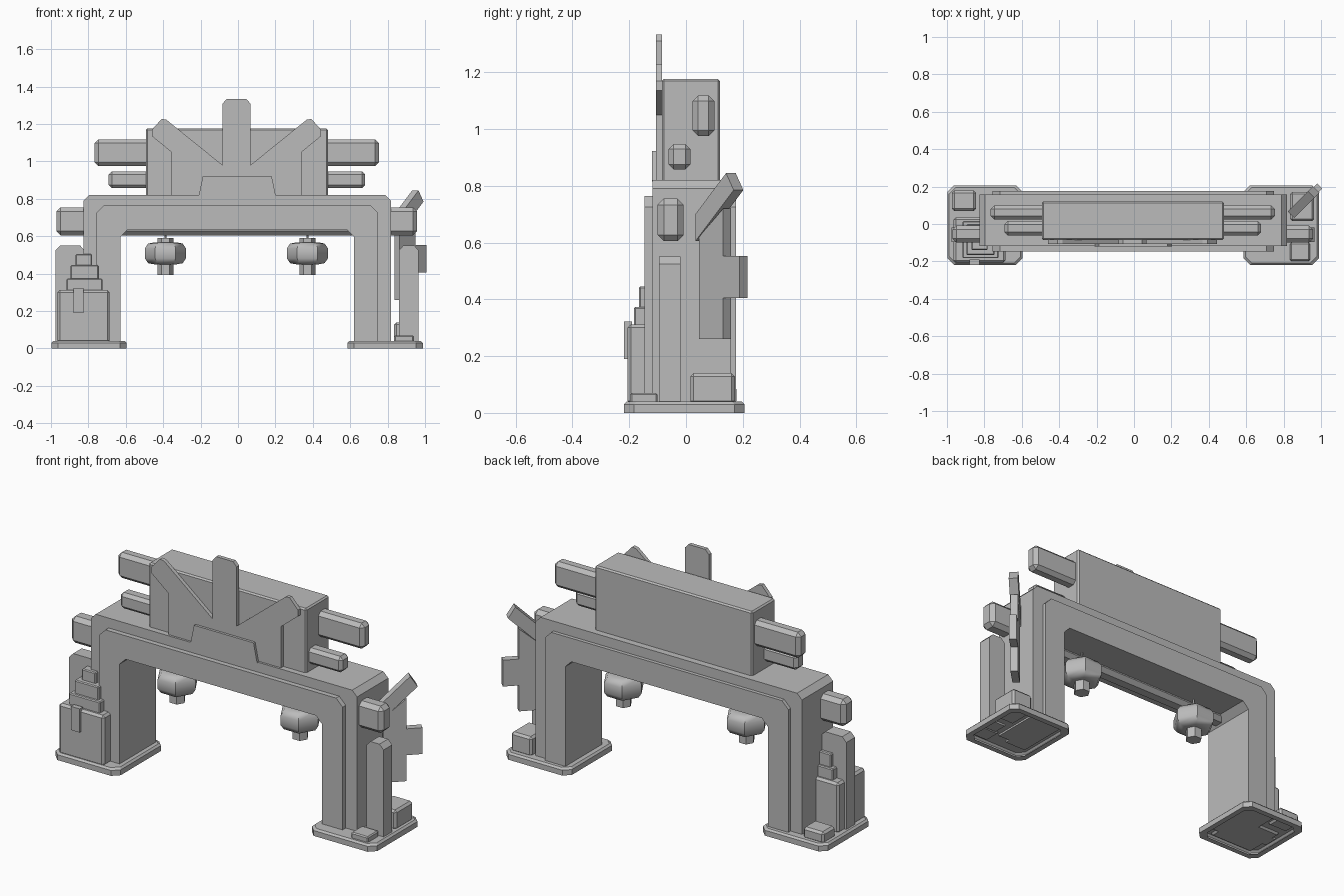
import bpy, bmesh, math
from mathutils import Vector

if "Cube" in bpy.data.objects:
    bpy.data.objects.remove(bpy.data.objects["Cube"])

grey = bpy.data.materials.new("stone_grey")
grey.diffuse_color = (0.5, 0.5, 0.5, 1)
grey.use_nodes = True
grey.node_tree.nodes["Principled BSDF"].inputs["Base Color"].default_value = grey.diffuse_color


def finish(bm, name, smooth=False):
    bmesh.ops.recalc_face_normals(bm, faces=bm.faces)
    me = bpy.data.meshes.new(name)
    bm.to_mesh(me)
    bm.free()
    me.materials.append(grey)
    ob = bpy.data.objects.new(name, me)
    bpy.context.collection.objects.link(ob)
    if smooth:
        bpy.context.view_layer.objects.active = ob
        ob.select_set(True)
        bpy.ops.object.shade_smooth_by_angle(angle=math.radians(50))
        ob.select_set(False)
    return ob


def box(name, x, y, z, bevel=0.0):
    bm = bmesh.new()
    bmesh.ops.create_cube(bm, size=1)
    for v in bm.verts:
        v.co = Vector([(r[0] + r[1]) / 2 + c * (r[1] - r[0])
                       for r, c in zip((x, y, z), v.co)])
    if bevel:
        bmesh.ops.bevel(bm, geom=bm.edges[:], offset=bevel, segments=1,
                        profile=0.5, affect='EDGES')
    return finish(bm, name)


def prism(name, pts, place, depth):
    """Extrude a 2D outline; place(a, b, d) maps it into space."""
    bm = bmesh.new()
    front = [bm.verts.new(place(a, b, depth[0])) for a, b in pts]
    back = [bm.verts.new(place(a, b, depth[1])) for a, b in pts]
    bm.faces.new(front)
    bm.faces.new(back[::-1])
    n = len(pts)
    for i in range(n):
        bm.faces.new((front[i], front[(i + 1) % n], back[(i + 1) % n], back[i]))
    return finish(bm, name)


def upright(a, b, d):
    return (a, d, b)


def mirrored(half, cx):
    """Complete a symmetric outline from its left half."""
    return [(cx - a, b) for a, b in half] + [(cx + a, b) for a, b in half[::-1]]


def lathe(name, profile, cx, cy, sides=6, smooth=False):
    bm = bmesh.new()
    rings = [[bm.verts.new((cx + r * math.cos(2 * math.pi * i / sides),
                            cy + r * math.sin(2 * math.pi * i / sides), z))
              for i in range(sides)] for r, z in profile]
    for a, b in zip(rings, rings[1:]):
        for i in range(sides):
            j = (i + 1) % sides
            bm.faces.new((a[i], a[j], b[j], b[i]))
    bm.faces.new(rings[0])
    bm.faces.new(rings[-1])
    return finish(bm, name, smooth)


CX = -0.004


# gate arch: wide core with a narrower raised band front and back
def arch(name, outer, top, cut, y):
    half = [(0.625, 0.03), (outer, 0.03), (outer, top - cut), (outer - cut, top)]
    inner = [(0.588, 0.634), (0.625, 0.597)]
    prism(name, mirrored(half, CX) + mirrored(inner[::-1], CX)[::-1], upright, y)


arch("gate_core", 0.822, 0.82, 0.03, (-0.118, 0.157))
arch("gate_band", 0.752, 0.765, 0.04, (-0.146, 0.177))

# feet plates, hollow underneath
for name, x0, x1 in (("left_base", -0.998, -0.596), ("right_base", 0.585, 0.988)):
    bm = bmesh.new()
    c, y0, y1 = 0.035, -0.218, 0.206
    rings = []
    for z, g in ((0, 0.03), (0, 0), (0.03, 0), (0.04, 0.01)):
        a, b, d, e = x0 + g, x1 - g, y0 + g, y1 - g
        pts = [(a + c, d), (b - c, d), (b, d + c), (b, e - c),
               (b - c, e), (a + c, e), (a, e - c), (a, d + c)]
        rings.append([bm.verts.new((*p, z)) for p in pts])
    for r, s in zip(rings, rings[1:]):
        for i in range(8):
            bm.faces.new((r[i], r[(i + 1) % 8], s[(i + 1) % 8], s[i]))
    bm.faces.new(rings[-1])
    finish(bm, name)

# header block and cross beams
box("header_block", (-0.493, 0.48), (-0.085, 0.12), (0.81, 1.177), 0.008)
box("upper_beam", (-0.767, 0.753), (0.023, 0.1), (0.975, 1.118), 0.02)
box("middle_beam", (-0.692, 0.68), (-0.061, 0.015), (0.858, 0.947), 0.017)
box("lower_beam", (-0.97, 0.957), (-0.1, -0.008), (0.605, 0.755), 0.022)

# three-pronged crest and its trapezoid foot
crest = [(0.348, 0.82), (0.348, 1.05), (0.452, 1.135), (0.452, 1.17),
         (0.4, 1.227), (0.375, 1.223), (0.074, 0.98), (0.074, 1.31), (0.052, 1.334)]
prism("crest", mirrored(crest, CX - 0.004), upright, (-0.106, -0.084))
prism("crest_foot", mirrored([(0.206, 0.815), (0.184, 0.922)], CX), upright,
      (-0.12, -0.1))

# hanging lanterns
for side, x in (("left", -0.388), ("right", 0.371)):
    cy = 0.02
    lathe(side + "_lantern_cord", [(0.006, 0.58), (0.006, 0.64)], x, cy)
    lathe(side + "_lantern_cap", [(0.043, 0.555), (0.043, 0.59)], x, cy)
    lathe(side + "_lantern_body",
          [(0.06, 0.45), (0.092, 0.456), (0.11, 0.482), (0.11, 0.535),
           (0.092, 0.561), (0.06, 0.567)], x, cy, smooth=True)
    lathe(side + "_lantern_tassel", [(0.043, 0.392), (0.043, 0.46)], x, cy)

# side pillars
for name, x in (("left_pillar", (-0.976, -0.82)), ("right_pillar", (0.86, 0.966))):
    a, b = x
    prism(name, [(a, 0.03), (b, 0.03), (b, 0.525), (b - 0.025, 0.551),
                 (a + 0.025, 0.551), (a, 0.525)], upright, (-0.096, -0.02))

# stepped shrine tower on the left
for i, (x0, x1, y0, y1, z0, z1) in enumerate((
        (-0.965, -0.686, -0.206, 0.035, 0.03, 0.312),
        (-0.917, -0.724, -0.183, 0.015, 0.3, 0.373),
        (-0.895, -0.745, -0.166, 0.0, 0.36, 0.445),
        (-0.868, -0.782, -0.14, -0.03, 0.43, 0.505))):
    box(f"tower_tier_{i + 1}", (x0, x1), (y0, y1), (z0, z1), 0.012 if i == 0 else 0.005)
box("tower_plaque", (-0.88, -0.825), (-0.218, -0.19), (0.19, 0.322))

# low blocks standing on the bases
box("left_rear_block", (-0.973, -0.845), (0.07, 0.178), (0.03, 0.095), 0.012)
box("right_front_block", (0.835, 0.94), (-0.197, -0.1), (0.03, 0.07), 0.006)
box("right_rear_block", (0.835, 0.963), (0.015, 0.172), (0.03, 0.14), 0.012)


# branching sign on the right, set at 45 degrees
def diagonal(a, b, d):
    return (0.79 + a + d, a - d, b)


sign = (("sign_post", [(0.06, 0.26), (0.145, 0.26), (0.145, 0.72), (0.06, 0.62)]),
        ("sign_arm", [(0.12, 0.405), (0.203, 0.405), (0.203, 0.552), (0.12, 0.552)]),
        ("sign_top", [(0.05, 0.605), (0.185, 0.785), (0.158, 0.845), (0.05, 0.7)]))
for name, pts in sign:
    t = 0.017 if name == "sign_top" else 0.014
    prism(name, pts, diagonal, (-t, t))
